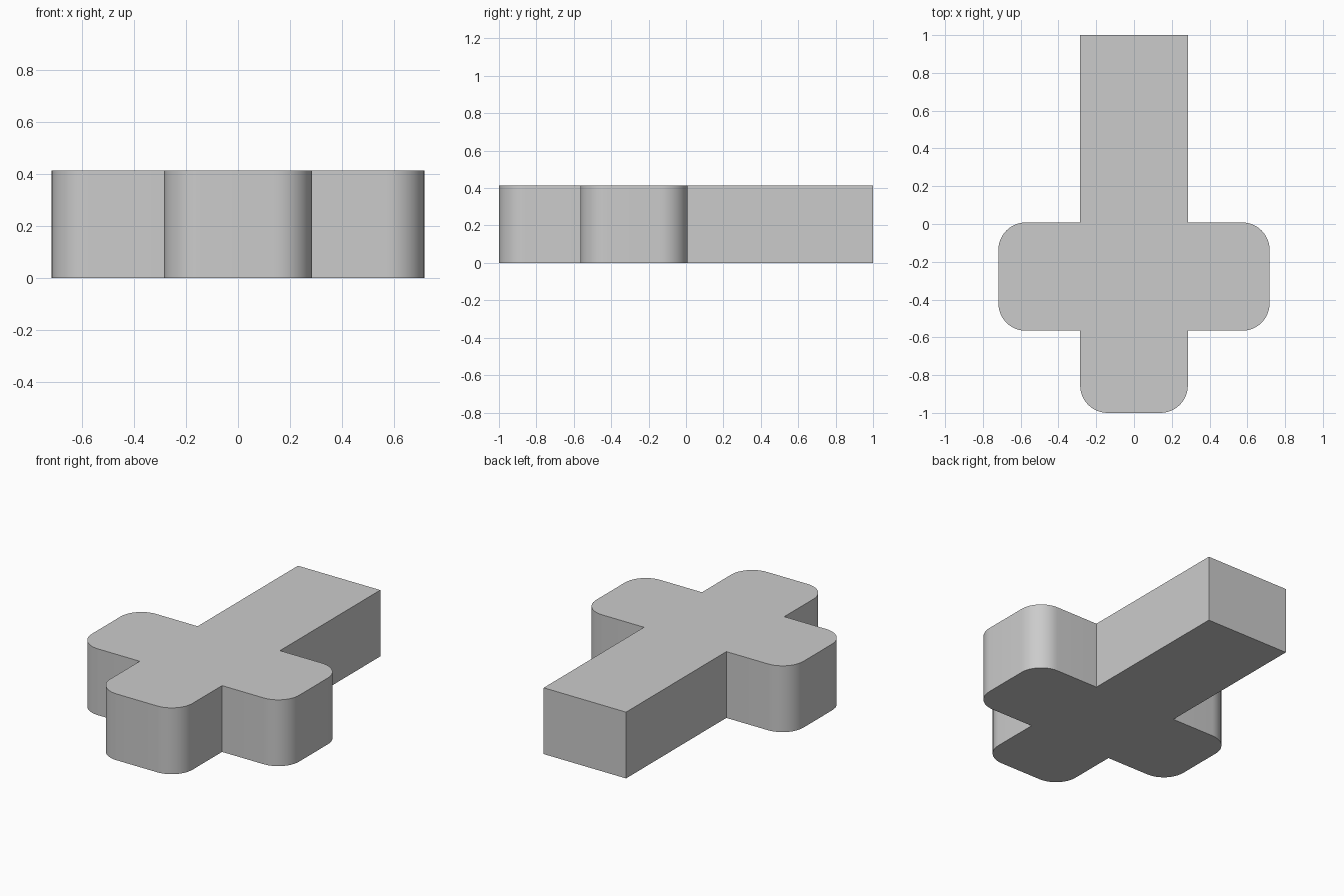
import bpy, bmesh, math

if "Cube" in bpy.data.objects:
    bpy.data.objects.remove(bpy.data.objects["Cube"])

HEIGHT = 0.415
STEM = 0.285               # half width of the stem
ARM = 0.718                # half span of the arms
ARM_LOW, ARM_HIGH = -0.565, 0.008
RADIUS = 0.145
STEPS = 12


def rounded(cx, cy, start):
    """Quarter circle, counter-clockwise from the start angle in degrees."""
    points = []
    for i in range(STEPS + 1):
        a = math.radians(start + 90 * i / STEPS)
        points.append((cx + RADIUS * math.cos(a), cy + RADIUS * math.sin(a)))
    return points


# Right half of the outline: rounded foot, rounded arm, square stem end
right = rounded(STEM - RADIUS, -1 + RADIUS, -90)
right.append((STEM, ARM_LOW))
right += rounded(ARM - RADIUS, ARM_LOW + RADIUS, -90)
right += rounded(ARM - RADIUS, ARM_HIGH - RADIUS, 0)
right += [(STEM, ARM_HIGH), (STEM, 1)]

# Mirror the outline and extrude it upward
outline = right + [(-x, y) for x, y in reversed(right)]
bm = bmesh.new()
base = bm.faces.new([bm.verts.new((x, y, 0)) for x, y in outline])
result = bmesh.ops.extrude_face_region(bm, geom=[base], use_keep_orig=True)
top = [v for v in result["geom"] if isinstance(v, bmesh.types.BMVert)]
bmesh.ops.translate(bm, verts=top, vec=(0, 0, HEIGHT))
bmesh.ops.recalc_face_normals(bm, faces=bm.faces)

mesh = bpy.data.meshes.new("cross_block")
bm.to_mesh(mesh)
bm.free()
block = bpy.data.objects.new("cross_block", mesh)
bpy.context.collection.objects.link(block)

# Smooth corners, sharp edges
bpy.context.view_layer.objects.active = block
block.select_set(True)
bpy.ops.object.shade_smooth_by_angle(angle=math.radians(30))
